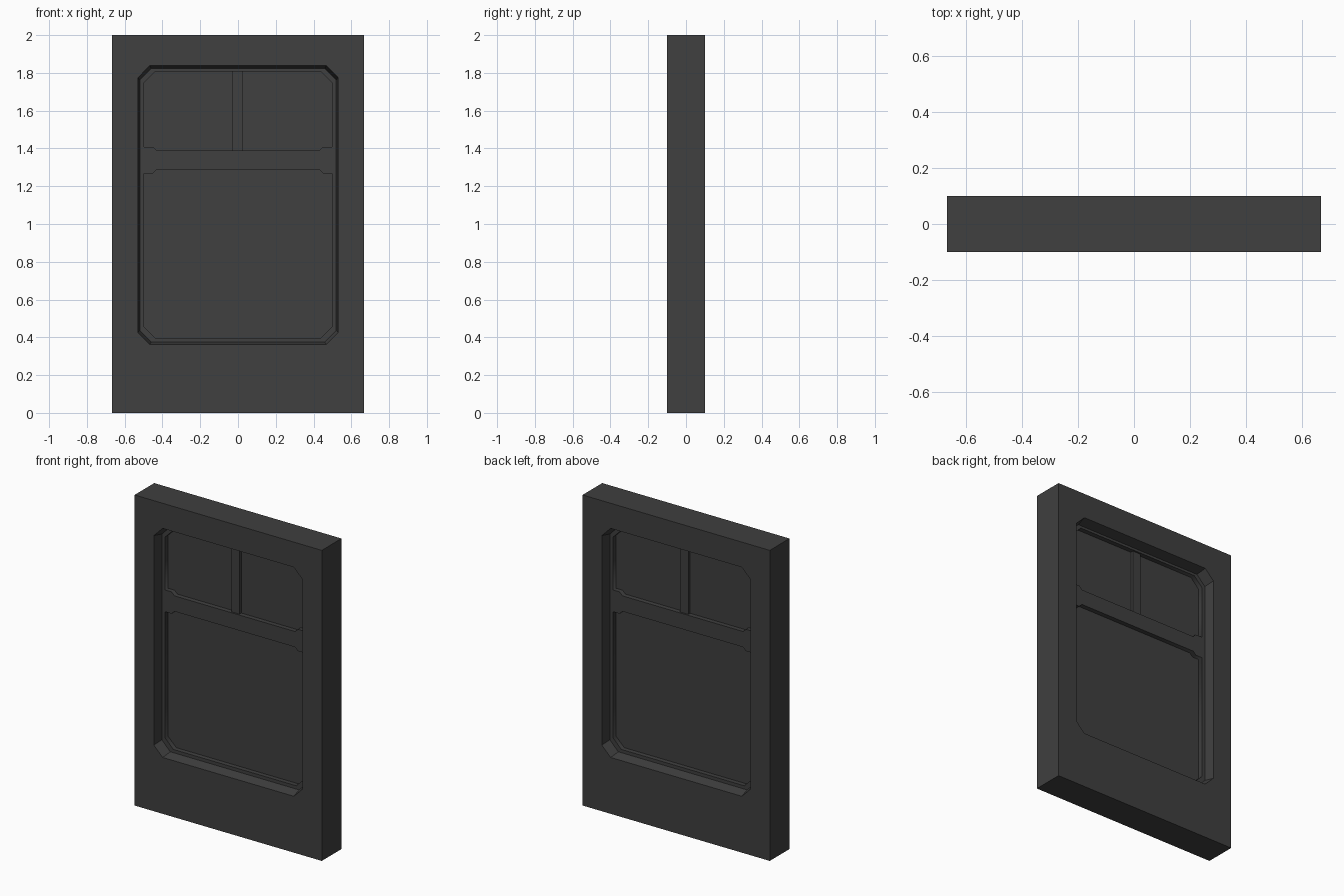
import bpy, bmesh, math

if "Cube" in bpy.data.objects:
    bpy.data.objects.remove(bpy.data.objects["Cube"])

dark = bpy.data.materials.new("dark_grey")
dark.diffuse_color = (0.05, 0.05, 0.05, 1)
dark.use_nodes = True
dark.node_tree.nodes["Principled BSDF"].inputs["Base Color"].default_value = dark.diffuse_color


def octagon(w, z0, z1, c):
    # Chamfered rectangle, two points per corner, counter-clockwise from front
    return [(-w, z0 + c), (-w + c, z0), (w - c, z0), (w, z0 + c),
            (w, z1 - c), (w - c, z1), (-w + c, z1), (-w, z1 - c)]


def box(name, size, loc):
    bpy.ops.mesh.primitive_cube_add(size=1, location=loc)
    ob = bpy.context.object
    ob.name = name
    ob.scale = size
    bpy.ops.object.transform_apply(location=False, rotation=False, scale=True)
    ob.data.materials.append(dark)


def plate(name, outlines, half_depth):
    # Flat plate with holes: first outline is the rim, the rest are cut out
    cu = bpy.data.curves.new(name, 'CURVE')
    cu.dimensions = '2D'
    cu.fill_mode = 'BOTH'
    cu.extrude = half_depth
    for pts in outlines:
        s = cu.splines.new('POLY')
        s.points.add(len(pts) - 1)
        for p, (x, z) in zip(s.points, pts):
            p.co = (x, z, 0, 1)
        s.use_cyclic_u = True
    ob = bpy.data.objects.new(name, cu)
    bpy.context.collection.objects.link(ob)
    ob.rotation_euler = (math.pi / 2, 0, 0)
    bpy.ops.object.select_all(action='DESELECT')
    ob.select_set(True)
    bpy.context.view_layer.objects.active = ob
    bpy.ops.object.convert(target='MESH')
    ob = bpy.context.object
    ob.data.materials.append(dark)


# Wall panel with a slightly tapered chamfered opening
W, D, FRAME = 0.667, 0.1, 0.033
bm = bmesh.new()
rect = [(-W, 0), (W, 0), (W, 2), (-W, 2)]
wide = octagon(0.53, 0.363, 1.838, 0.063)
tight = octagon(0.52, 0.376, 1.823, 0.061)


def loop(pts, y):
    return [bm.verts.new((x, y, z)) for x, z in pts]


def bridge(a, b):
    n = len(a)
    for i in range(n):
        j = (i + 1) % n
        bm.faces.new((a[i], a[j], b[j], b[i]))


def face_ring(r, o):
    for i in range(4):
        j = (i + 1) % 4
        bm.faces.new((r[i], r[j], o[2 * j], o[2 * i + 1]))
        bm.faces.new((r[i], o[2 * i + 1], o[2 * i]))


rims = [loop(rect, y) for y in (-D, D)]
holes = [loop(p, y) for p, y in
         ((wide, -D), (tight, -FRAME), (tight, FRAME), (wide, D))]
bridge(*rims)
for a, b in zip(holes, holes[1:]):
    bridge(a, b)
face_ring(rims[0], holes[0])
face_ring(rims[1], holes[3])
bmesh.ops.recalc_face_normals(bm, faces=bm.faces)
me = bpy.data.meshes.new("wall_panel")
bm.to_mesh(me)
bm.free()
me.materials.append(dark)
bpy.context.collection.objects.link(bpy.data.objects.new("wall_panel", me))

# Window frame with crossbar that flares at its ends
P, C = 0.498, 0.06


def pane(bar_z, end_z, far_z):
    s = C if far_z > bar_z else -C
    half = [(0.43, bar_z), (0.45, end_z), (P, end_z),
            (P, far_z - s), (P - C, far_z)]
    return half + [(-x, z) for x, z in reversed(half)]


plate("window_frame", [octagon(0.525, 0.37, 1.83, 0.062),
                       pane(1.388, 1.408, 1.807),
                       pane(1.288, 1.268, 0.397)], FRAME)

# Upper centre mullion and the glass
box("mullion", (0.058, 0.044, 0.44), (-0.003, 0, 1.597))
plate("glass", [octagon(0.51, 0.385, 1.818, C)], 0.003)
